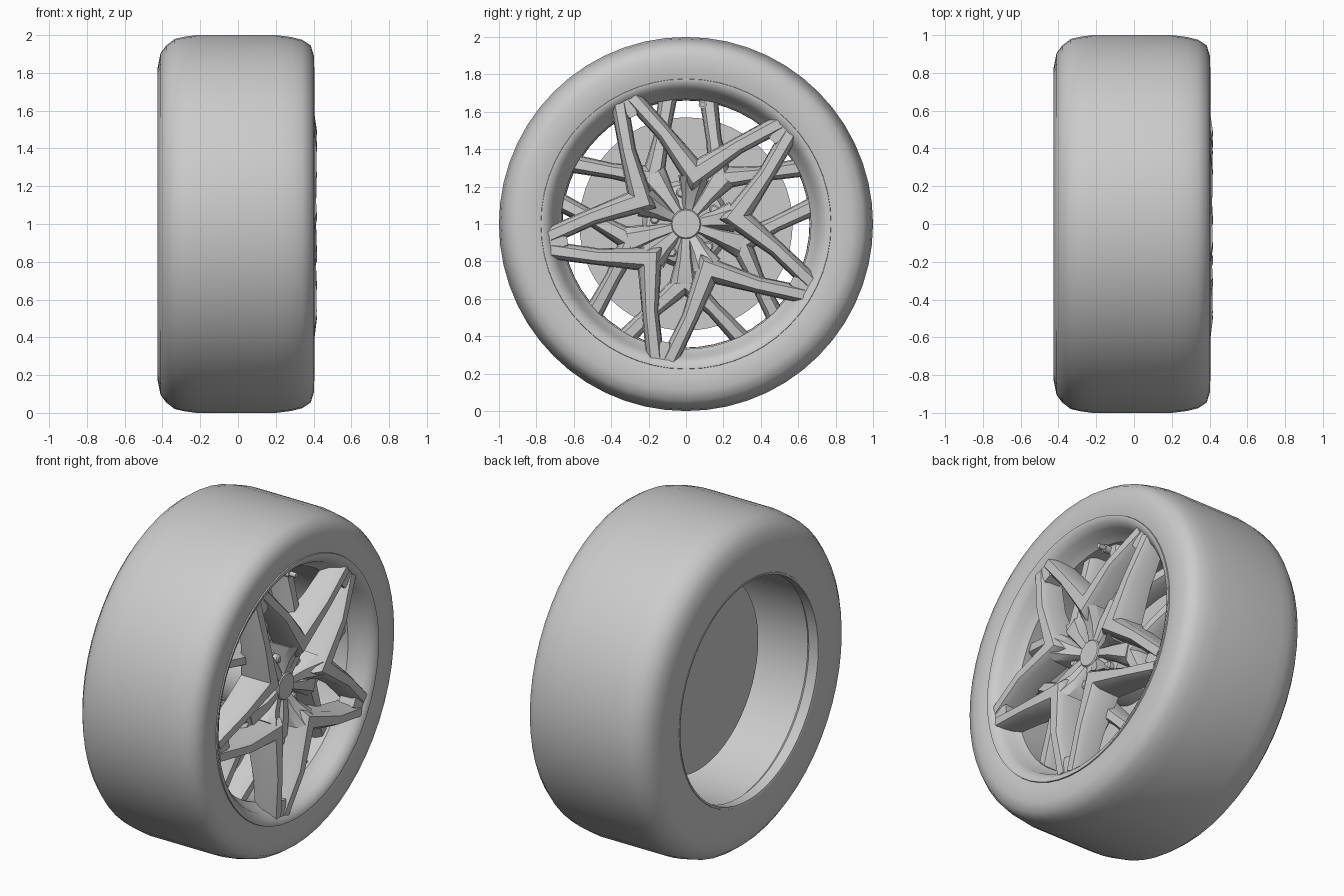
import bpy, bmesh, math
from mathutils import Vector

if "Cube" in bpy.data.objects:
    bpy.data.objects.remove(bpy.data.objects["Cube"])

SEG = 56


def finish(name, bm, angle=35):
    bmesh.ops.recalc_face_normals(bm, faces=bm.faces)
    me = bpy.data.meshes.new(name)
    bm.to_mesh(me)
    bm.free()
    ob = bpy.data.objects.new(name, me)
    bpy.context.collection.objects.link(ob)
    bpy.ops.object.select_all(action='DESELECT')
    ob.select_set(True)
    bpy.context.view_layer.objects.active = ob
    bpy.ops.object.shade_smooth_by_angle(angle=math.radians(angle))
    return ob


def polar(r, deg, x):
    a = math.radians(deg)
    return Vector((x, r * math.sin(a), 1 + r * math.cos(a)))


def lathe(name, profile, closed=True, seg=SEG, centre=(0, 1), angle=35):
    """Revolve (x, radius) points around an axis parallel to x."""
    bm = bmesh.new()
    rings = []
    for x, r in profile:
        if r < 1e-5:
            rings.append([bm.verts.new((x, centre[0], centre[1]))] * seg)
        else:
            rings.append([bm.verts.new((x, centre[0] + r * math.sin(2 * math.pi * i / seg),
                                        centre[1] + r * math.cos(2 * math.pi * i / seg)))
                          for i in range(seg)])
    pairs = list(zip(rings, rings[1:]))
    if closed:
        pairs.append((rings[-1], rings[0]))
    for a, b in pairs:
        for i in range(seg):
            j = (i + 1) % seg
            quad = list(dict.fromkeys((a[i], a[j], b[j], b[i])))
            if len(quad) > 2:
                bm.faces.new(quad)
    return finish(name, bm, angle)


def bar(name, path):
    """Chamfered bar along (radius, degrees, x_front, half_width, depth) points."""
    bm = bmesh.new()
    pts = [polar(r, a, x) for r, a, x, w, d in path]
    flat = [Vector((0, p.y, p.z)) for p in pts]
    rings = []
    for i, (p, (_, _, _, w, d)) in enumerate(zip(pts, path)):
        d0 = (flat[i] - flat[max(i - 1, 0)]).normalized()
        d1 = (flat[min(i + 1, len(pts) - 1)] - flat[i]).normalized()
        tan = (d0 + d1).normalized()
        side = Vector((0, -tan.z, tan.y))
        ref = d0 if d0.length else d1
        side /= max(0.45, tan.dot(ref))
        sect = [(-1, -d), (-0.9, -0.035), (-0.5, 0), (0.5, 0), (0.9, -0.035), (1, -d)]
        rings.append([bm.verts.new(p + side * (s * w) + Vector((h, 0, 0))) for s, h in sect])
    for a, b in zip(rings, rings[1:]):
        for i in range(6):
            j = (i + 1) % 6
            bm.faces.new((a[i], a[j], b[j], b[i]))
    bm.faces.new(rings[0])
    bm.faces.new(rings[-1])
    return finish(name, bm, 32)


# tyre, with the inner sidewall running down to the barrel opening
lathe("tire", [(.37, .765), (.395, .775), (.404, .82), (.402, .89), (.385, .945), (.34, .975),
               (.28, .99), (.2, 1), (-.22, 1), (-.28, .992), (-.335, .98), (-.38, .945),
               (-.41, .905), (-.425, .83), (-.427, .775), (-.425, .67), (-.39, .72),
               (-.34, .75)], angle=45)

# rim lip and barrel
lathe("rim", [(.38, .78), (.402, .775), (.402, .765), (.388, .74), (.36, .715), (.31, .70),
              (.27, .668), (.12, .668), (.03, .675), (-.34, .68), (-.36, .662), (-.424, .66),
              (-.427, .672), (-.38, .70), (0, .705), (.28, .72), (.34, .77)])

# vented brake disc
lathe("brake_disc", [(-.085, 0), (-.085, .57), (-.055, .57), (-.055, .53), (-.025, .53),
                     (-.025, .57), (.005, .57), (.005, 0)], closed=False)

# hub and centre cap
lathe("hub", [(.305, 0), (.30, .10), (.275, .16), (.26, .21), (.20, .235), (.12, .21),
              (0, .20)], closed=False)
lathe("center_cap", [(.325, 0), (.325, .074), (.318, .08), (.27, .08)], closed=False, seg=32)

for k in range(5):
    t = 72 * k
    # front V spokes: tip, valley, tip
    bar("front_v_spoke", [(.735, t - 23, .388, .048, .12), (.50, t - 13.5, .417, .045, .15),
                          (.265, t + 10, .412, .066, .17),
                          (.50, t + 33.5, .417, .045, .15), (.735, t + 43, .388, .048, .12)])
    # pad joining two neighbouring tips at the rim
    bar("spoke_tip", [(.64, t - 26, .385, .045, .10), (.70, t - 26, .385, .07, .10),
                      (.745, t - 26, .382, .06, .09)])
    # short web from valley to hub
    bar("front_web", [(.06, t + 10, .312, .035, .12), (.16, t + 10, .345, .055, .14),
                      (.25, t + 10, .402, .085, .17)])
    # rear V spokes, set deeper
    bar("rear_v_spoke", [(.69, t - 8, .25, .050, .12), (.48, t - 16, .28, .042, .12),
                         (.30, t - 35, .30, .06, .13),
                         (.48, t - 54, .28, .042, .12), (.69, t - 62, .25, .050, .12)])
    # blade from hub to rear V
    bar("hub_blade", [(.06, t - 35, .318, .035, .12), (.18, t - 35, .325, .05, .13),
                      (.32, t - 35, .305, .085, .13)])
    # wheel bolt in its pocket
    p = polar(.17, t - 9, 0)
    lathe("wheel_bolt", [(.30, 0), (.30, .018), (.292, .026), (.24, .026)],
          closed=False, seg=12, centre=(p.y, p.z))

# air valve
p = polar(.645, 8, 0)
lathe("valve_stem", [(.33, 0), (.33, .014), (.29, .014), (.29, .022), (.24, .022), (.24, 0)],
      closed=False, seg=12, centre=(p.y, p.z))
